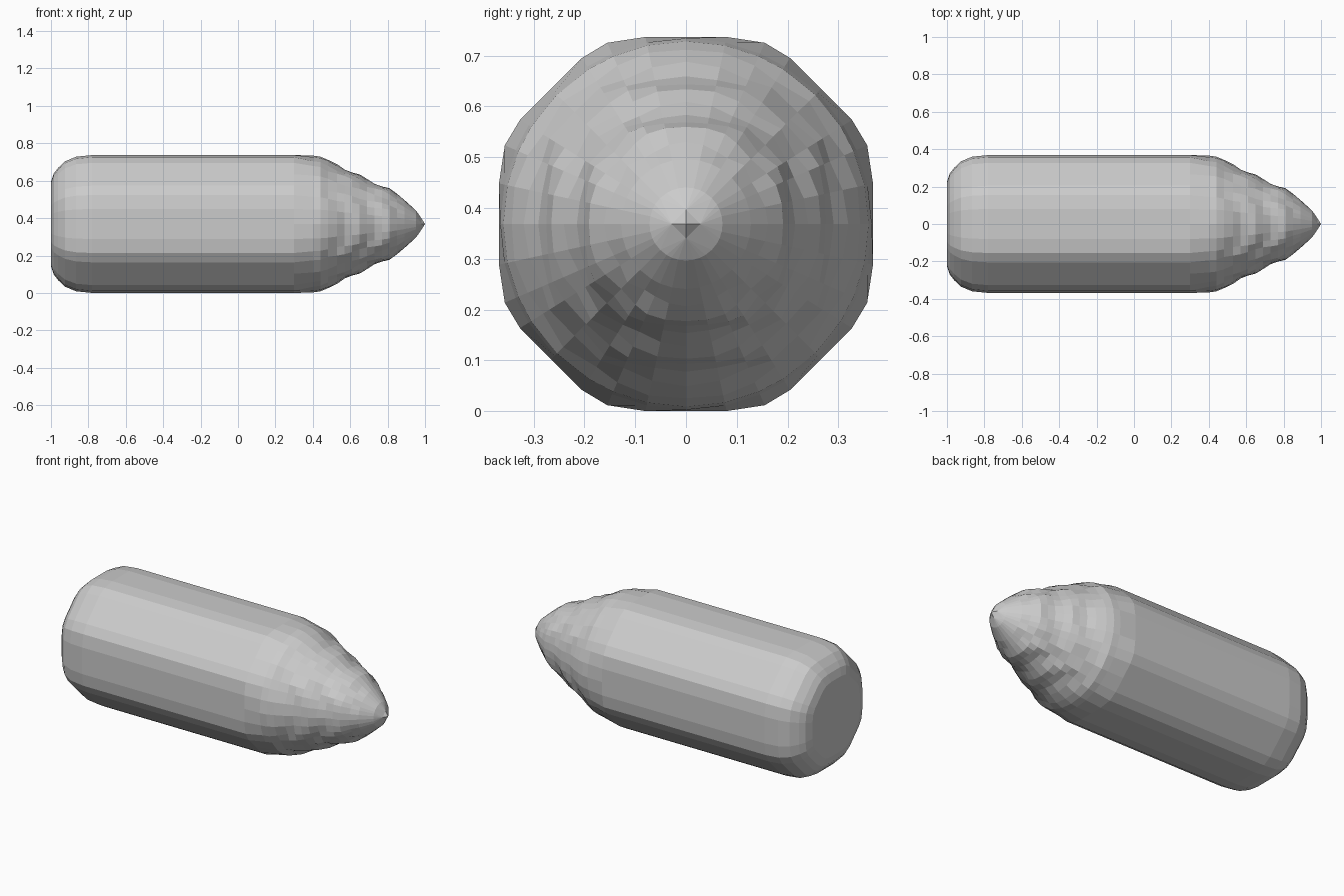
import bpy, bmesh, math

if "Cube" in bpy.data.objects:
    bpy.data.objects.remove(bpy.data.objects["Cube"])

R = 0.3685
CZ = 0.3685

# One quarter of the faceted body cross-section, repeated by rotation
QUARTER = [(.3685, 0), (.3685, .08), (.357, .155), (.327, .205),
           (.266, .266), (.205, .327), (.155, .357), (.08, .3685)]
section = []
for k in range(4):
    for y, z in QUARTER:
        for _ in range(k):
            y, z = -z, y
        section.append((y, z))

# (x, on-axis radius) from the flat base to the tip
BODY = [(-1, .225), (-.985, .27), (-.962, .30), (-.925, .335),
        (-.865, .36), (-.78, R), (.30, R)]
NOSE = [(.40, .366), (.44, .360), (.48, .339), (.53, .316), (.57, .297),
        (.61, .280), (.65, .260), (.69, .238), (.73, .221), (.77, .206),
        (.81, .187), (.85, .160), (.89, .128), (.952, .072)]


def nose_point(y, z, r):
    """Round nose with shallow steps following the square y/z bands."""
    d = math.hypot(y, z)
    y, z = y / d, z / d
    m = max(abs(y), abs(z)) * r
    if 0.13 < r < 0.345:
        r -= 0.007 * math.cos(2 * math.pi * (m - 0.29) / 0.076)
    return y * r, z * r


bm = bmesh.new()
rings = []
for x, r in BODY:
    rings.append([bm.verts.new((x, y * r / R, z * r / R + CZ)) for y, z in section])
for x, r in NOSE:
    ring = []
    for y, z in section:
        py, pz = nose_point(y, z, r)
        ring.append(bm.verts.new((x, py, pz + CZ)))
    rings.append(ring)

# Skin, flat base and four-sided pointed tip
n = len(section)
for a, b in zip(rings, rings[1:]):
    for i in range(n):
        j = (i + 1) % n
        bm.faces.new((a[i], a[j], b[j], b[i]))
bm.faces.new(rings[0])
tip = bm.verts.new((1, 0, CZ))
last = rings[-1]
mids = []
for k in range(4):
    y, z = nose_point(*section[k * 8], .028)
    mids.append(bm.verts.new((.982, y, z + CZ)))
for k in range(4):
    a, b = mids[k], mids[(k + 1) % 4]
    bm.faces.new((a, b, tip))
    bm.faces.new((last[k * 8 + 4], b, a))
    for i in range(8):
        p, q = last[k * 8 + i], last[(k * 8 + i + 1) % n]
        bm.faces.new((p, q, a if i < 4 else b))

bmesh.ops.recalc_face_normals(bm, faces=bm.faces[:])
mesh = bpy.data.meshes.new("pointed_cylinder")
bm.to_mesh(mesh)
bm.free()
obj = bpy.data.objects.new("pointed_cylinder", mesh)
bpy.context.collection.objects.link(obj)
